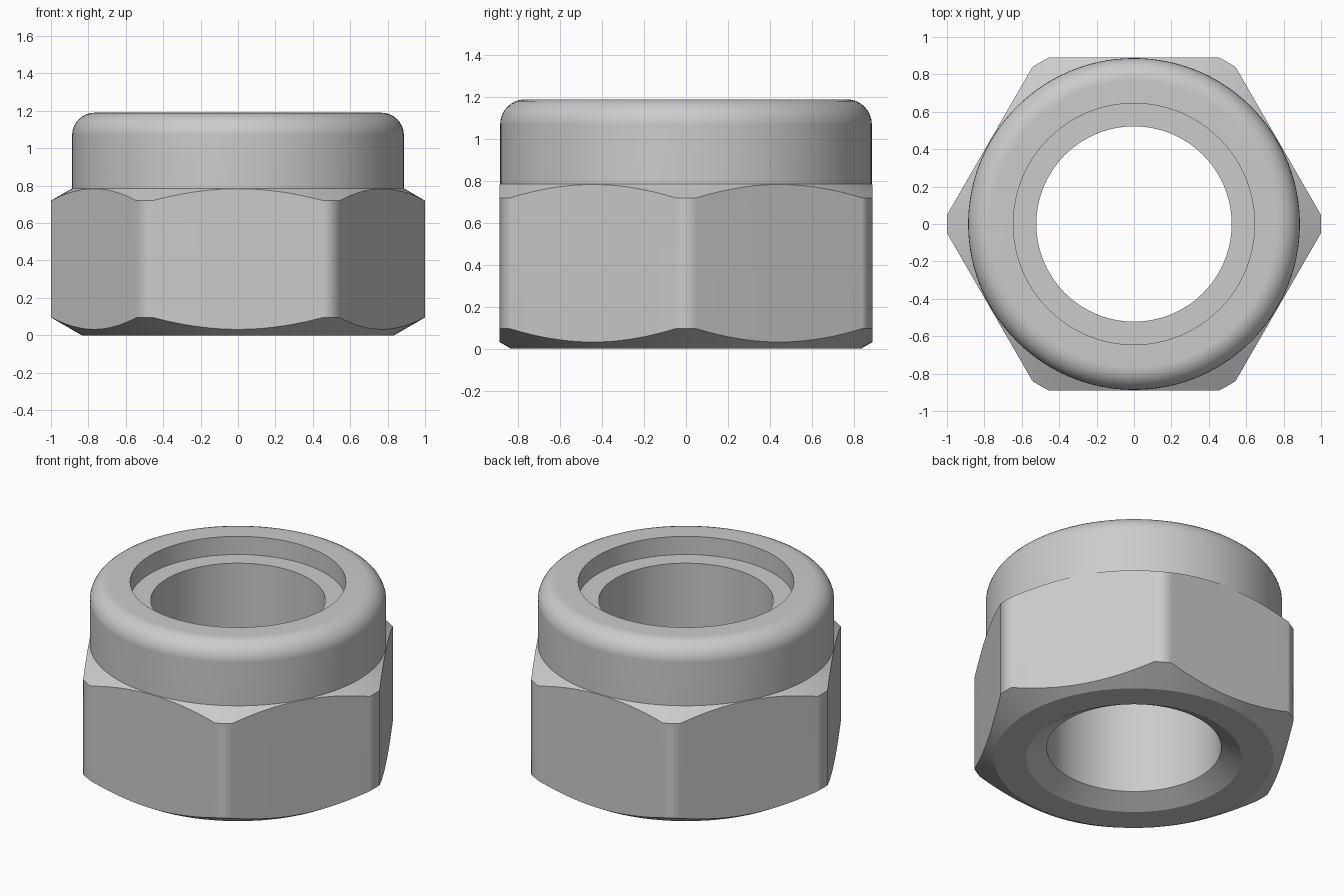
import bpy, bmesh, math
from mathutils import Matrix

cube = bpy.data.objects.get("Cube")
if cube:
    bpy.data.objects.remove(cube, do_unlink=True)

SEGMENTS = 120
FLAT = 0.89        # centre to hexagon flat
COLLAR = 0.887     # collar radius
BORE, RECESS = 0.522, 0.645
TOP, FILLET = 1.19, 0.12
SLOPE = math.tan(math.radians(30))

steel = bpy.data.materials.new("grey steel")
steel.use_nodes = True
colour = (0.6, 0.6, 0.6, 1)
steel.diffuse_color = colour
steel.node_tree.nodes["Principled BSDF"].inputs["Base Color"].default_value = colour


def make_object(name, bm):
    bmesh.ops.recalc_face_normals(bm, faces=bm.faces)
    mesh = bpy.data.meshes.new(name)
    bm.to_mesh(mesh)
    bm.free()
    mesh.materials.append(steel)
    obj = bpy.data.objects.new(name, mesh)
    bpy.context.collection.objects.link(obj)
    return obj


def lathe(name, profile):
    """Turn a closed (radius, height) outline around z."""
    bm = bmesh.new()
    rings = []
    for i in range(SEGMENTS):
        a = math.tau * i / SEGMENTS
        rings.append([bm.verts.new((r * math.cos(a), r * math.sin(a), z)) for r, z in profile])
    n = len(profile)
    for i, ring in enumerate(rings):
        after = rings[(i + 1) % SEGMENTS]
        for j in range(n):
            k = (j + 1) % n
            bm.faces.new((ring[j], after[j], after[k], ring[k]))
    return make_object(name, bm)


# Outline: countersink, chamfered body, rounded collar, recess and bore
foot = 0.835
outline = [(BORE, (RECESS - BORE) * SLOPE), (RECESS, 0), (foot, 0),
           (1, (1 - foot) * SLOPE), (1, 0.72), (COLLAR, 0.72 + (1 - COLLAR) * SLOPE)]
for i in range(9):
    a = math.pi / 2 * i / 8
    outline.append((COLLAR - FILLET + FILLET * math.cos(a), TOP - FILLET + FILLET * math.sin(a)))
outline += [(RECESS, TOP), (RECESS, TOP - 0.12), (BORE, TOP - 0.12)]
nut = lathe("lock_nut", outline)

# Hexagonal prism that trims the body to six flats, corners on the x axis
bm = bmesh.new()
corner = FLAT / math.cos(math.pi / 6)
base = [bm.verts.new((corner * math.cos(math.pi / 3 * i), corner * math.sin(math.pi / 3 * i), -0.5))
        for i in range(6)]
face = bm.faces.new(base)
extruded = bmesh.ops.extrude_face_region(bm, geom=[face])["geom"]
bmesh.ops.translate(bm, vec=(0, 0, 2.5),
                    verts=[v for v in extruded if isinstance(v, bmesh.types.BMVert)])
hexagon = make_object("hexagon_cutter", bm)
hexagon.hide_render = True

bpy.ops.object.select_all(action='DESELECT')
nut.select_set(True)
bpy.context.view_layer.objects.active = nut
trim = nut.modifiers.new("hexagon", 'BOOLEAN')
trim.operation = 'INTERSECT'
trim.solver = 'EXACT'
trim.object = hexagon
bpy.ops.object.modifier_apply(modifier=trim.name)
bpy.data.objects.remove(hexagon, do_unlink=True)

# Soft corners and collar, crisp chamfers
bpy.ops.object.shade_smooth_by_angle(angle=math.radians(28.7))
weighted = nut.modifiers.new("weighted normals", 'WEIGHTED_NORMAL')
weighted.keep_sharp = True
